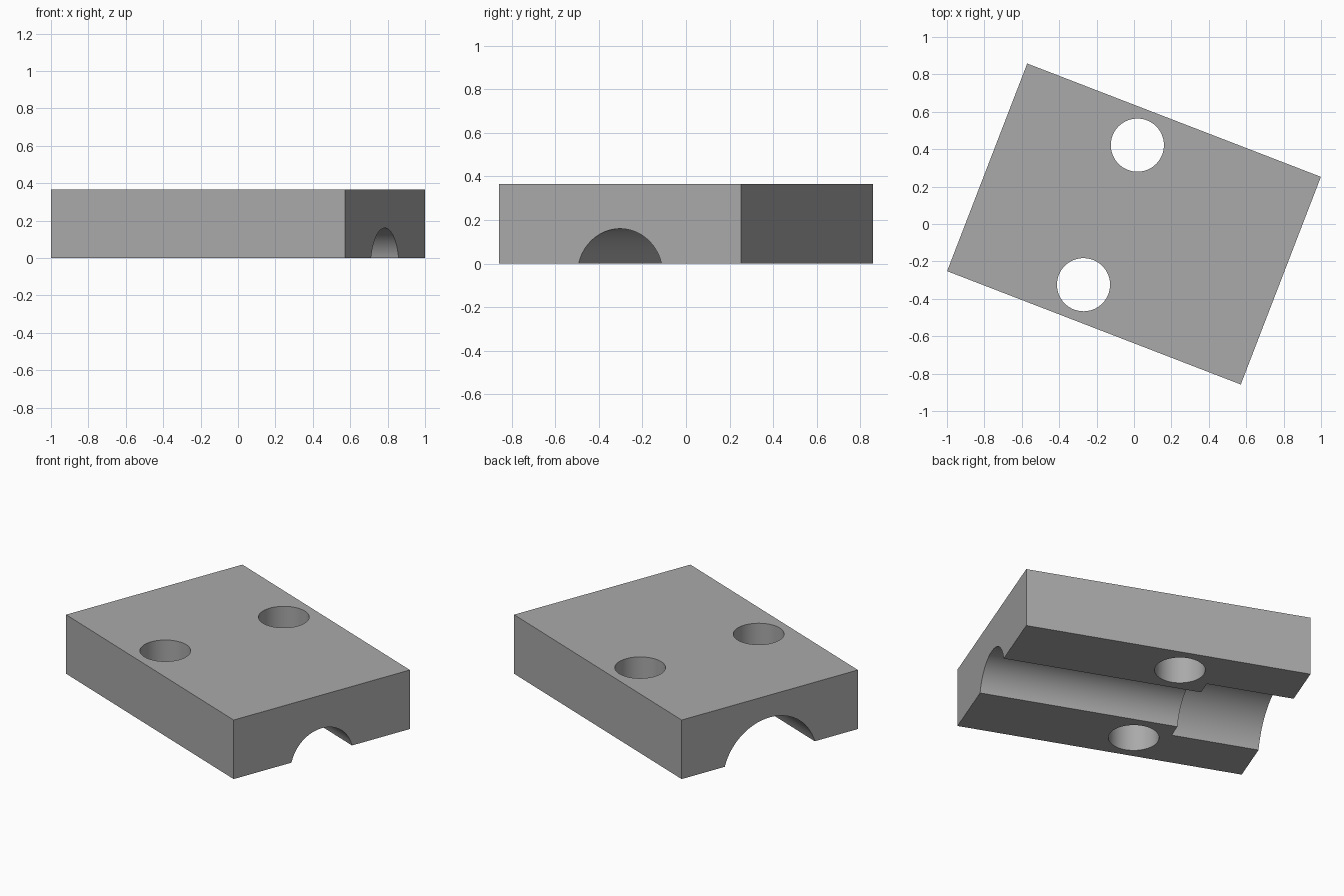
import bpy
import math
from mathutils import Matrix, Vector

cube = bpy.data.objects.get("Cube")
if cube:
    bpy.data.objects.remove(cube, do_unlink=True)

LENGTH, WIDTH, HEIGHT = 1.683, 1.19, 0.365
STEP = -0.327            # where the wide groove meets the narrow one
TURN = Matrix.Rotation(math.radians(-21.1), 4, "Z")

grey = bpy.data.materials.new("plain grey")
grey.use_nodes = True
colour = (0.4, 0.4, 0.4, 1)
grey.diffuse_color = colour
grey.node_tree.nodes["Principled BSDF"].inputs["Base Color"].default_value = colour


def cylinder(name, radius, depth, location, along_x=False):
    """Cutter cylinder, standing upright or lying along the block."""
    bpy.ops.mesh.primitive_cylinder_add(
        vertices=96, radius=radius, depth=depth, location=location,
        rotation=(0, math.pi / 2 if along_x else 0, 0))
    cutter = bpy.context.object
    cutter.name = name
    cutter.hide_render = True
    return cutter


def groove(name, half_width, rise, start, end):
    """Lying cutter whose arc has the given half width and rise at z = 0."""
    radius = (half_width ** 2 + rise ** 2) / (2 * rise)
    middle = ((start + end) / 2, 0, rise - radius)
    return cylinder(name, radius, end - start, middle, along_x=True)


# Block
bpy.ops.mesh.primitive_cube_add(size=1, location=(0, 0, HEIGHT / 2))
block = bpy.context.object
block.name = "clamp_block"
block.scale = (LENGTH, WIDTH, HEIGHT)
bpy.ops.object.transform_apply(location=True, rotation=True, scale=True)
block.data.materials.append(grey)

# Stepped groove underneath and two bolt holes
cutters = [
    groove("narrow_groove_cutter", 0.204, 0.16, STEP - 0.1, LENGTH),
    groove("wide_groove_cutter", 0.304, 0.227, -LENGTH, STEP),
]
for side in (-1, 1):
    cutters.append(cylinder("bolt_hole_cutter", 0.142, 1, (-0.135, side * 0.4, HEIGHT / 2)))

bpy.context.view_layer.update()
bpy.ops.object.select_all(action="DESELECT")
block.select_set(True)
bpy.context.view_layer.objects.active = block
for cutter in cutters:
    cut = block.modifiers.new("cut", "BOOLEAN")
    cut.operation = "DIFFERENCE"
    cut.solver = "EXACT"
    cut.object = cutter
    bpy.ops.object.modifier_apply(modifier=cut.name)
for cutter in cutters:
    bpy.data.objects.remove(cutter, do_unlink=True)

# Turn the finished block and round off the shading of its bores
block.data.transform(TURN)
bpy.ops.object.shade_smooth_by_angle(angle=math.radians(30))
